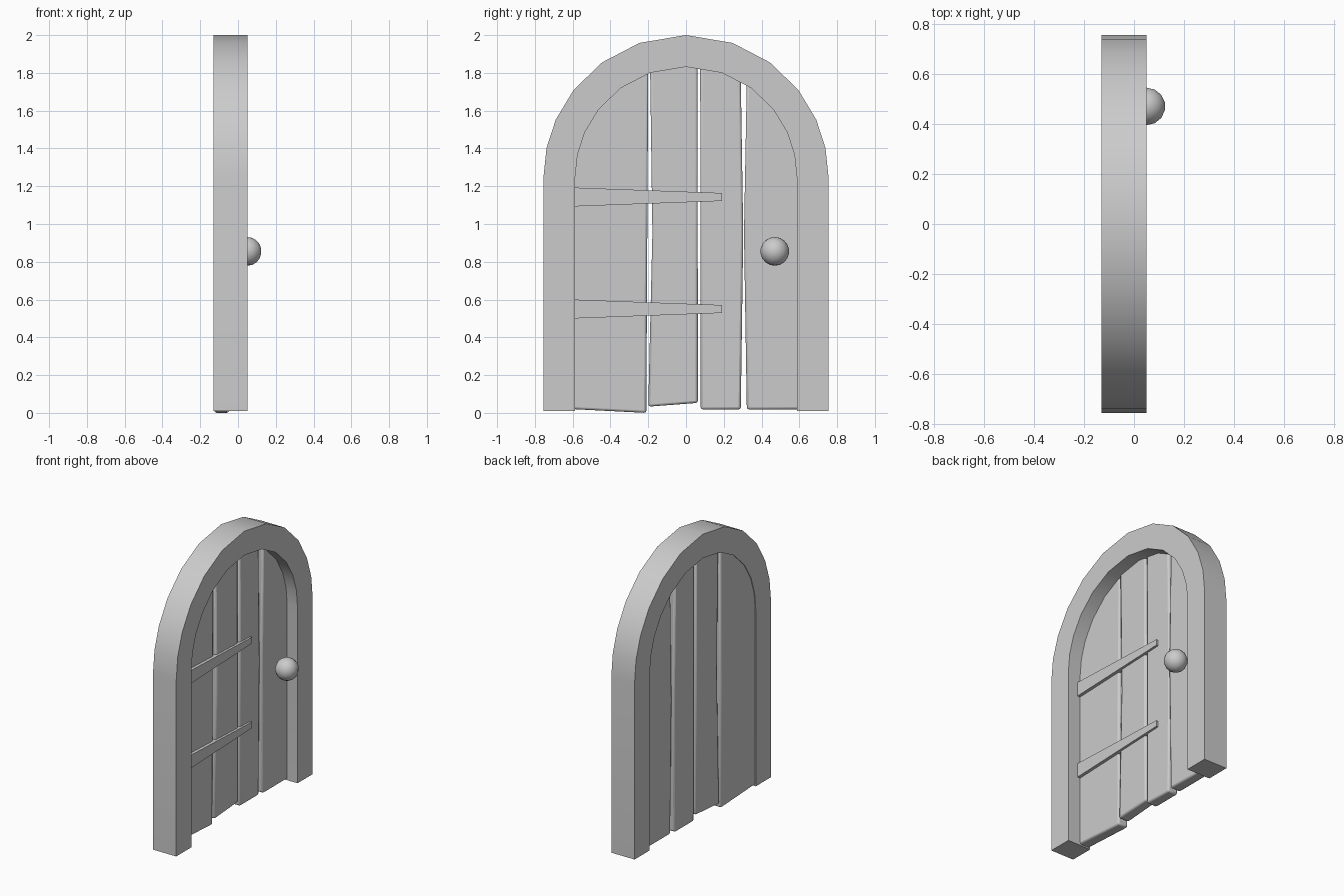
import bpy, bmesh, math

if "Cube" in bpy.data.objects:
    bpy.data.objects.remove(bpy.data.objects["Cube"])

SPRING = 1.245                      # height where the arch starts
ANGLES = [0, 12, 24, 38, 54, 71, 90]
ANGLES += [180 - a for a in reversed(ANGLES[:-1])]


def arc(r):
    """Arch points from +y over the top to -y."""
    return [(r * math.cos(math.radians(a)), SPRING + r * math.sin(math.radians(a))) for a in ANGLES]


def extrude(name, outline, x0, x1, bevel=0):
    """Solid from a y-z outline between two x positions."""
    bm = bmesh.new()
    face = bm.faces.new([bm.verts.new((x0, y, z)) for y, z in outline])
    res = bmesh.ops.extrude_face_region(bm, geom=[face])
    for v in res["geom"]:
        if isinstance(v, bmesh.types.BMVert):
            v.co.x = x1
    bmesh.ops.recalc_face_normals(bm, faces=bm.faces)
    me = bpy.data.meshes.new(name)
    bm.to_mesh(me)
    bm.free()
    ob = bpy.data.objects.new(name, me)
    bpy.context.collection.objects.link(ob)
    if bevel:
        mod = ob.modifiers.new("Bevel", "BEVEL")
        mod.width, mod.segments = bevel, 2
        mod.limit_method, mod.angle_limit = "ANGLE", math.radians(40)
    smooth(ob)
    return ob


def smooth(ob):
    bpy.ops.object.select_all(action="DESELECT")
    ob.select_set(True)
    bpy.context.view_layer.objects.active = ob
    bpy.ops.object.shade_smooth_by_angle(angle=math.radians(35))


# Arched frame
outer, inner = 0.755, 0.587
extrude("door_frame",
        [(outer, 0.01)] + arc(outer) + [(-outer, 0.01), (-inner, 0.01)]
        + arc(inner)[::-1] + [(inner, 0.01)], -0.13, 0.05)

# Planks: left edge (bottom, middle, top), right edge, bottom heights, front x
R = 0.605
planks = [
    ((-0.60, -0.60, -0.60), (-0.21, -0.205, -0.20), (0.02, 0.0), -0.047),
    ((-0.20, -0.178, -0.19), (0.063, 0.062, 0.06), (0.033, 0.053), -0.042),
    ((0.078, 0.077, 0.075), (0.29, 0.303, 0.29), (0.018, 0.018), -0.04),
    ((0.322, 0.307, 0.322), (0.60, 0.60, 0.60), (0.018, 0.018), -0.03),
]


def top(y):
    return SPRING + math.sqrt(max(R * R - y * y, 0))


for i, (le, ri, (zl, zr), front) in enumerate(planks):
    n = 8
    crown = [ri[2] + (le[2] - ri[2]) * k / n for k in range(n + 1)]
    outline = [(le[0], zl), (ri[0], zr), (ri[1], 0.95)]
    outline += [(y, top(y)) for y in crown] + [(le[1], 0.95)]
    extrude(f"plank_{i + 1}", outline, front - 0.078, front, 0.012)

# Tapered hinge straps
for name, z in (("upper", 1.143), ("lower", 0.55)):
    extrude(name + "_hinge_strap",
            [(-0.595, z - 0.05), (0.19, z - 0.021), (0.19, z + 0.021), (-0.595, z + 0.05)],
            -0.06, -0.025)

# Door knob
bpy.ops.mesh.primitive_uv_sphere_add(segments=14, ring_count=9, radius=0.076, location=(0.05, 0.47, 0.855))
knob = bpy.context.object
knob.name = "door_knob"
bpy.ops.object.shade_smooth()
